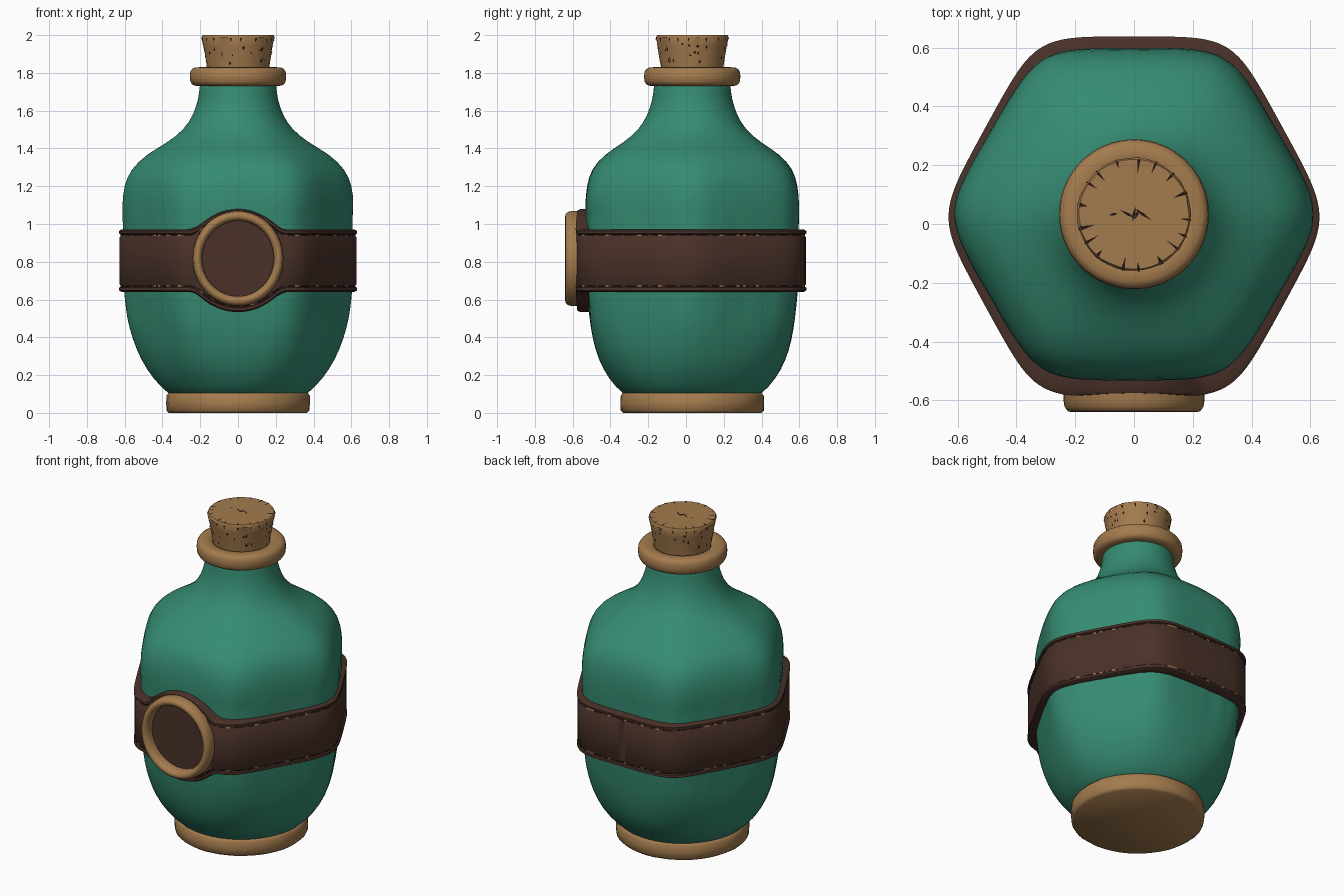
import bpy, bmesh, math, random
from math import cos, sin, pi

random.seed(4)
if "Cube" in bpy.data.objects:
    bpy.data.objects.remove(bpy.data.objects["Cube"], do_unlink=True)

CY = 0.033  # the bottle axis sits slightly behind the origin


def material(name, rgb):
    m = bpy.data.materials.new(name)
    m.use_nodes = True
    m.diffuse_color = (*rgb, 1)
    m.node_tree.nodes["Principled BSDF"].inputs["Base Color"].default_value = (*rgb, 1)
    return m


green = material("green_glass", (0.036, 0.26, 0.17))
tan = material("tan_cork", (0.37, 0.2, 0.075))
leather = material("brown_leather", (0.068, 0.031, 0.022))
dark = material("dark_stitch", (0.018, 0.008, 0.006))


def finish(bm, name, mats, angle=40, levels=0):
    bmesh.ops.recalc_face_normals(bm, faces=bm.faces)
    mesh = bpy.data.meshes.new(name)
    bm.to_mesh(mesh)
    bm.free()
    for m in mats:
        mesh.materials.append(m)
    ob = bpy.data.objects.new(name, mesh)
    bpy.context.collection.objects.link(ob)
    if levels:
        ob.modifiers.new("subdivision", 'SUBSURF').levels = levels
        ob.modifiers["subdivision"].render_levels = levels
    bpy.ops.object.select_all(action='DESELECT')
    ob.select_set(True)
    bpy.context.view_layer.objects.active = ob
    bpy.ops.object.shade_smooth_by_angle(angle=math.radians(angle))
    return ob


def loft(rings, caps=True, closed=False, paint=None):
    """Skin a list of equal point rings; paint(row, column) picks a material."""
    bm = bmesh.new()
    rows = [[bm.verts.new(p) for p in ring] for ring in rings]
    n = len(rows[0])
    for i in range(len(rows) - (0 if closed else 1)):
        a, b = rows[i], rows[(i + 1) % len(rows)]
        for j in range(n):
            k = (j + 1) % n
            f = bm.faces.new((a[j], a[k], b[k], b[j]))
            if paint:
                f.material_index = paint(i, j)
    if caps and not closed:
        bm.faces.new(rows[0][::-1])
        bm.faces.new(rows[-1])
    return bm


def circle(r, z, n=64, wobble=0.0):
    return [((r + random.uniform(-wobble, wobble)) * cos(2 * pi * j / n),
             CY + (r + random.uniform(-wobble, wobble)) * sin(2 * pi * j / n), z)
            for j in range(n)]


def hexagon(a, p):
    """Radius of a rounded hexagon of apothem 1, corners on the x axis."""
    return sum(abs(cos(a - d * pi / 3 - pi / 6)) ** p for d in range(3)) ** (-1 / p)


# Bottle body: round at neck and foot, rounded hexagon at the belly
profile = [(0.3, 0.06), (0.37, 0.1), (0.45, 0.18), (0.515, 0.28), (0.56, 0.39),
           (0.59, 0.5), (0.602, 0.6), (0.608, 0.66), (0.61, 0.95), (0.614, 1.02), (0.615, 1.1),
           (0.607, 1.2), (0.57, 1.29), (0.485, 1.37), (0.375, 1.43), (0.285, 1.5),
           (0.235, 1.58), (0.21, 1.66), (0.202, 1.73), (0.2, 1.78)]
N = 84
rings = []
for r, z in profile:
    hexness = min(1, max(0, (z - 0.1) / 0.4), max(0, (1.56 - z) / 0.35))
    crease = 0.022 if z in (0.6, 1.02) else 0.002
    ring = []
    for j in range(N):
        a = 2 * pi * j / N
        q = r * (1 + hexness * (hexagon(a, 11) / hexagon(0, 11) - 1))
        q *= 1 - crease * random.random() ** 3
        ring.append((q * cos(a), CY + q * sin(a), z))
    rings.append(ring)
finish(loft(rings), "bottle_body", [green], 60, 1)

# Foot, lip and their rounded edges
foot = [(0.365, 0), (0.379, 0.012), (0.381, 0.05), (0.379, 0.092), (0.368, 0.105), (0.3, 0.108)]
finish(loft([circle(r, z, 48, 0.002) for r, z in foot]), "foot_ring", [tan], 50)
lip = [(0.205 + 0.05 * math.copysign(abs(cos(t)) ** 0.7, cos(t)),
        1.78 + 0.05 * math.copysign(abs(sin(t)) ** 0.7, sin(t)))
       for t in [2 * pi * k / 16 for k in range(16)]]
finish(loft([circle(r, z) for r, z in lip], closed=True), "lip_ring", [tan], 60)

# Cork stopper with a slightly rough rim
cork = [(0.155, 1.76), (0.164, 1.83), (0.173, 1.88), (0.183, 1.94), (0.193, 1.988), (0.187, 2.0)]
finish(loft([circle(r, z, 40, 0.002) for r, z in cork]), "cork", [tan], 40)

# Cork pits and cracks as thin dark plates
bm = bmesh.new()


def plate(points):
    bm.faces.new([bm.verts.new(p) for p in points])


def side_point(a, z):
    r = 0.165 + 0.18 * (z - 1.83) + 0.002
    return (r * cos(a), CY + r * sin(a), z)


for k in range(34):
    a, z = random.uniform(0, 2 * pi), random.uniform(1.85, 1.965)
    w, h = random.uniform(0.02, 0.05), random.uniform(0.005, 0.016)
    plate([side_point(a - w, z), side_point(a, z - h), side_point(a + w, z), side_point(a, z + h)])
for k in range(17):
    a = 2 * pi * k / 17 + random.uniform(-0.1, 0.1)
    inner, w = random.uniform(0.13, 0.168), random.uniform(0.02, 0.04)
    plate([(r * cos(b), CY + r * sin(b), 2.0015)
           for r, b in ((inner, a), (0.187, a - w), (0.187, a + w))])
    plate([side_point(a - w, 1.985), side_point(a, 1.96), side_point(a + w, 1.985)])
for x, y, a, l in ((-0.02, 0.0, -0.5, 0.03), (0.0, -0.02, 1.4, 0.025), (0.03, 0.07, -0.6, 0.035),
                   (-0.07, 0.05, 0.2, 0.015), (0.01, 0.1, 1.2, 0.02)):
    c, s, w = cos(a), sin(a), 0.005
    plate([(x + u * c - v * s, CY + u * s + v * c, 2.0015)
           for u, v in ((-l, 0), (0, -w), (l, 0), (0, w))])
for f in bm.faces:
    f.normal_update()
finish(bm, "cork_pits", [dark])

# Leather belt, flaring to a disc behind the buckle, with stitched grooves
edge = [(0, -0.07), (0, -0.012), (0.008, 0.002), (0.022, 0.001), (0.026, -0.006),
        (0.035, -0.006), (0.04, -0.002)]
section = [(-1, d, o) for d, o in edge] + [(1, d, o) for d, o in reversed(edge)]
BELT_Z, HALF, M = 0.806, 0.165, 192
rings = []
for side, d, o in section:
    ring = []
    for j in range(M):
        a = 2 * pi * (j + 0.5) / M
        r = 0.583 * hexagon(a, 11) + o
        x, y = r * cos(a) * 0.995, r * sin(a) * 1.05
        h = HALF
        if y < 0 and abs(x) < 0.27:
            h = (HALF ** 8 + (0.272 ** 2 - x * x) ** 4) ** 0.125
        lean = 0.15 * max(0, h - d - HALF)
        ring.append((x, y + 0.024 + lean, BELT_Z + side * (h - d)))
    rings.append(ring)
flecks = [random.random() < 0.12 for j in range(M)]


def stitch(row, col):
    if row not in (4, len(section) - 6):
        return 0
    return 2 if flecks[col] else (1 if col % 4 else 0)


finish(loft(rings, caps=False, paint=stitch), "belt", [leather, dark, tan], 40)

# Oval buckle ring on the front
buckle = [(0.19, -0.55), (0.19, -0.605), (0.197, -0.63), (0.21, -0.64), (0.225, -0.637),
          (0.236, -0.622), (0.24, -0.6), (0.24, -0.55)]
K = 56
rings = [[(r * cos(2 * pi * j / K), y, 0.817 + 1.05 * r * sin(2 * pi * j / K))
          for j in range(K)] for r, y in buckle]
finish(loft(rings, closed=True), "buckle_ring", [tan], 50)
